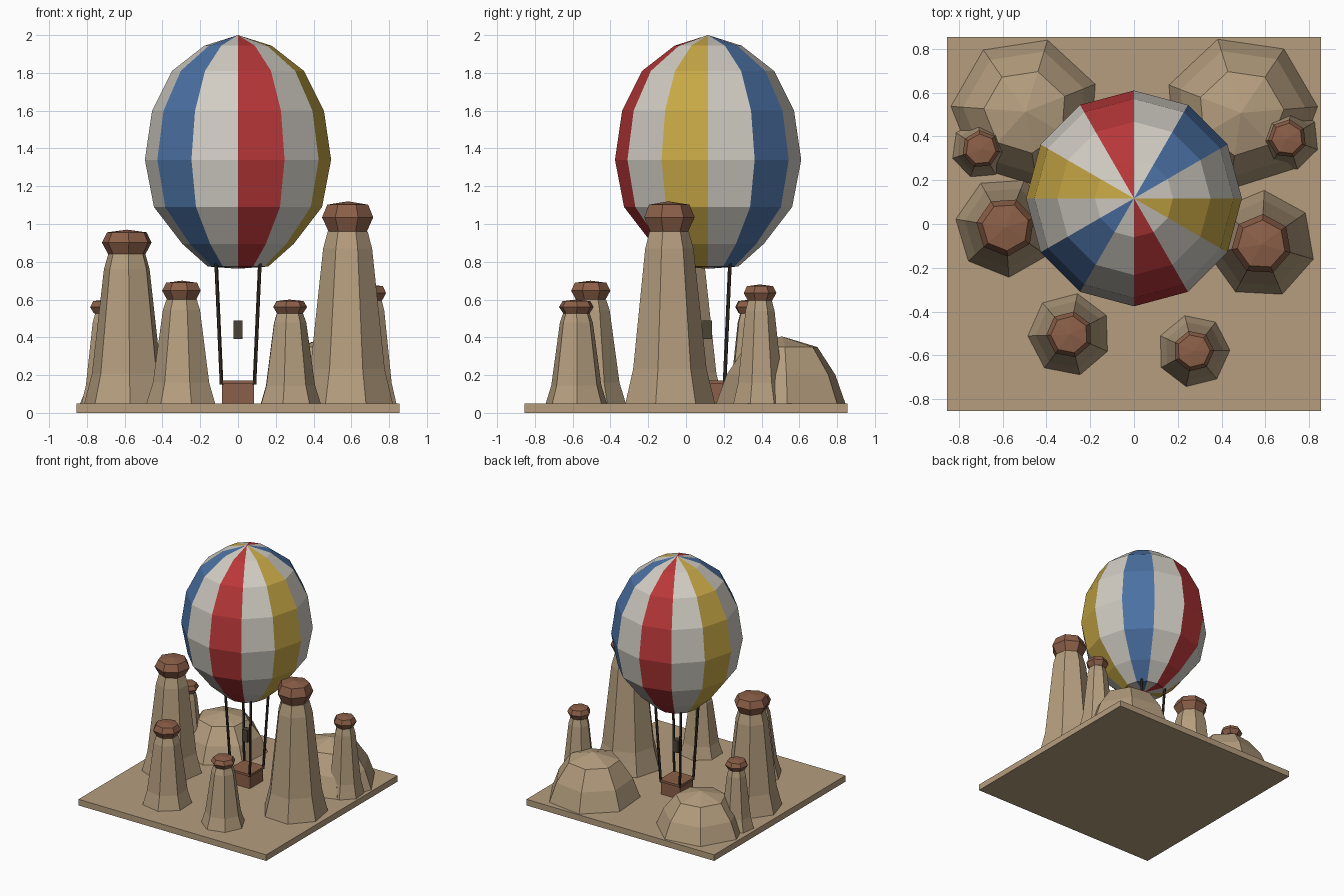
import bpy
import bmesh
from math import cos, sin, pi, radians
from mathutils import Vector

cube = bpy.data.objects.get("Cube")
if cube:
    bpy.data.objects.remove(cube, do_unlink=True)


def material(name, rgb):
    mat = bpy.data.materials.new(name)
    mat.use_nodes = True
    color = (*rgb, 1)
    mat.diffuse_color = color
    mat.node_tree.nodes["Principled BSDF"].inputs["Base Color"].default_value = color
    return mat


sand = material("sand", (0.46, 0.34, 0.21))
cap_brown = material("cap_brown", (0.26, 0.115, 0.065))
wicker = material("wicker", (0.26, 0.115, 0.065))
rope_dark = material("rope_dark", (0.04, 0.03, 0.02))
metal_dark = material("metal_dark", (0.07, 0.055, 0.035))
white = material("white", (0.64, 0.61, 0.55))
blue = material("blue", (0.07, 0.165, 0.37))
red = material("red", (0.48, 0.038, 0.04))
yellow = material("yellow", (0.57, 0.39, 0.06))


def finish(name, bm, *mats):
    bmesh.ops.recalc_face_normals(bm, faces=bm.faces)
    mesh = bpy.data.meshes.new(name)
    bm.to_mesh(mesh)
    bm.free()
    for mat in mats:
        mesh.materials.append(mat)
    obj = bpy.data.objects.new(name, mesh)
    bpy.context.collection.objects.link(obj)
    return obj


def lathe(name, profile, sides, center, turn, *mats, pick=None):
    """Revolve (radius, z) points; a zero radius closes to a point."""
    bm = bmesh.new()
    x, y = center
    rings = []
    for r, z in profile:
        if r == 0:
            rings.append([bm.verts.new((x, y, z))] * sides)
            continue
        angles = [radians(turn) + 2 * pi * i / sides for i in range(sides)]
        rings.append([bm.verts.new((x + r * cos(a), y + r * sin(a), z)) for a in angles])
    for low, high in zip(rings, rings[1:]):
        for i in range(sides):
            j = (i + 1) % sides
            corners = list(dict.fromkeys((low[i], low[j], high[j], high[i])))
            face = bm.faces.new(corners)
            if pick:
                face.material_index = pick(i)
    for ring in (rings[0], rings[-1]):
        if len(set(ring)) > 1:
            bm.faces.new(ring)
    return finish(name, bm, *mats)


def box(name, center, size, mat):
    bm = bmesh.new()
    bmesh.ops.create_cube(bm, size=1)
    bmesh.ops.scale(bm, vec=size, verts=bm.verts)
    bmesh.ops.translate(bm, vec=center, verts=bm.verts)
    return finish(name, bm, mat)


# Ground slab
GROUND = 0.05
box("ground_slab", (0, 0, GROUND / 2), (1.71, 1.71, GROUND), sand)

# Flat-topped dunes: name, centre, radius, height, turn
dunes = [
    ("left_dune", (0.488, 0.508), 0.352, 0.355, 56),
    ("right_dune", (-0.495, 0.513), 0.342, 0.30, 73),
]
dune_shape = [(1, 0), (0.84, 0.43), (0.56, 0.84), (0, 1)]
for name, center, radius, height, turn in dunes:
    arc = [(radius * r, GROUND + height * t) for r, t in dune_shape]
    lathe(name, arc, 7, center, turn, sand)

# Rock chimneys with caps: name, centre, base radius, cap radius, cap bottom, top, turn
chimneys = [
    ("tall_chimney", (0.582, -0.093), 0.247, 0.139, 0.96, 1.12, 87),
    ("wide_chimney", (-0.587, -0.014), 0.23, 0.135, 0.84, 0.97, 171),
    ("front_right_chimney", (-0.295, -0.505), 0.19, 0.107, 0.60, 0.70, 79),
    ("front_left_chimney", (0.272, -0.58), 0.166, 0.094, 0.525, 0.60, 104),
    ("back_right_chimney", (-0.70, 0.342), 0.135, 0.087, 0.525, 0.60, 95),
    ("back_left_chimney", (0.70, 0.39), 0.147, 0.089, 0.595, 0.68, 83),
]
column_shape = [(1, 0), (0.82, 0.2), (0.68, 0.55), (0.54, 0.9), (0.44, 1)]
cap_shape = [(0.75, 0), (1, 0.47), (0.8, 0.89), (0, 1)]
for name, center, base, cap, z0, z1, turn in chimneys:
    column = [(base * r, GROUND + (z0 - GROUND) * t) for r, t in column_shape]
    lathe(name, column, 7, center, turn, sand)
    top = [(cap * r, z0 + (z1 - z0) * t) for r, t in cap_shape]
    lathe(name + "_cap", top, 7, center, turn, cap_brown)

# Balloon envelope: alternate gores are white, the rest cycle through three colours
BY = 0.117
envelope = [(0, 0.763), (0.16, 0.775), (0.295, 0.895), (0.445, 1.09), (0.493, 1.34),
            (0.455, 1.6), (0.35, 1.81), (0.178, 1.944), (0, 2)]
lathe("envelope", envelope, 12, (0, BY), 0, white, blue, red, yellow,
      pick=lambda i: 1 + (i // 2) % 3 if i % 2 else 0)

# Basket and its rim
box("basket", (0, BY, 0.103), (0.172, 0.172, 0.11), wicker)
box("basket_rim", (0, BY, 0.162), (0.19, 0.19, 0.018), wicker)

# Burner hanging between basket and envelope
box("burner", (0, BY - 0.004, 0.44), (0.05, 0.05, 0.1), metal_dark)

# Four ropes from the basket corners to the envelope
for sx, x_label in ((-1, "right"), (1, "left")):
    for sy, y_label in ((-1, "front"), (1, "back")):
        low = Vector((sx * 0.087, BY + sy * 0.087, 0.15))
        high = Vector((sx * 0.116, BY + sy * 0.116, 0.8))
        span = high - low
        bm = bmesh.new()
        bmesh.ops.create_cone(bm, cap_ends=True, segments=6, radius1=0.01,
                              radius2=0.01, depth=span.length)
        bmesh.ops.rotate(bm, verts=bm.verts,
                         matrix=span.to_track_quat("Z", "Y").to_matrix())
        bmesh.ops.translate(bm, vec=(low + high) / 2, verts=bm.verts)
        finish(y_label + "_" + x_label + "_rope", bm, rope_dark)
